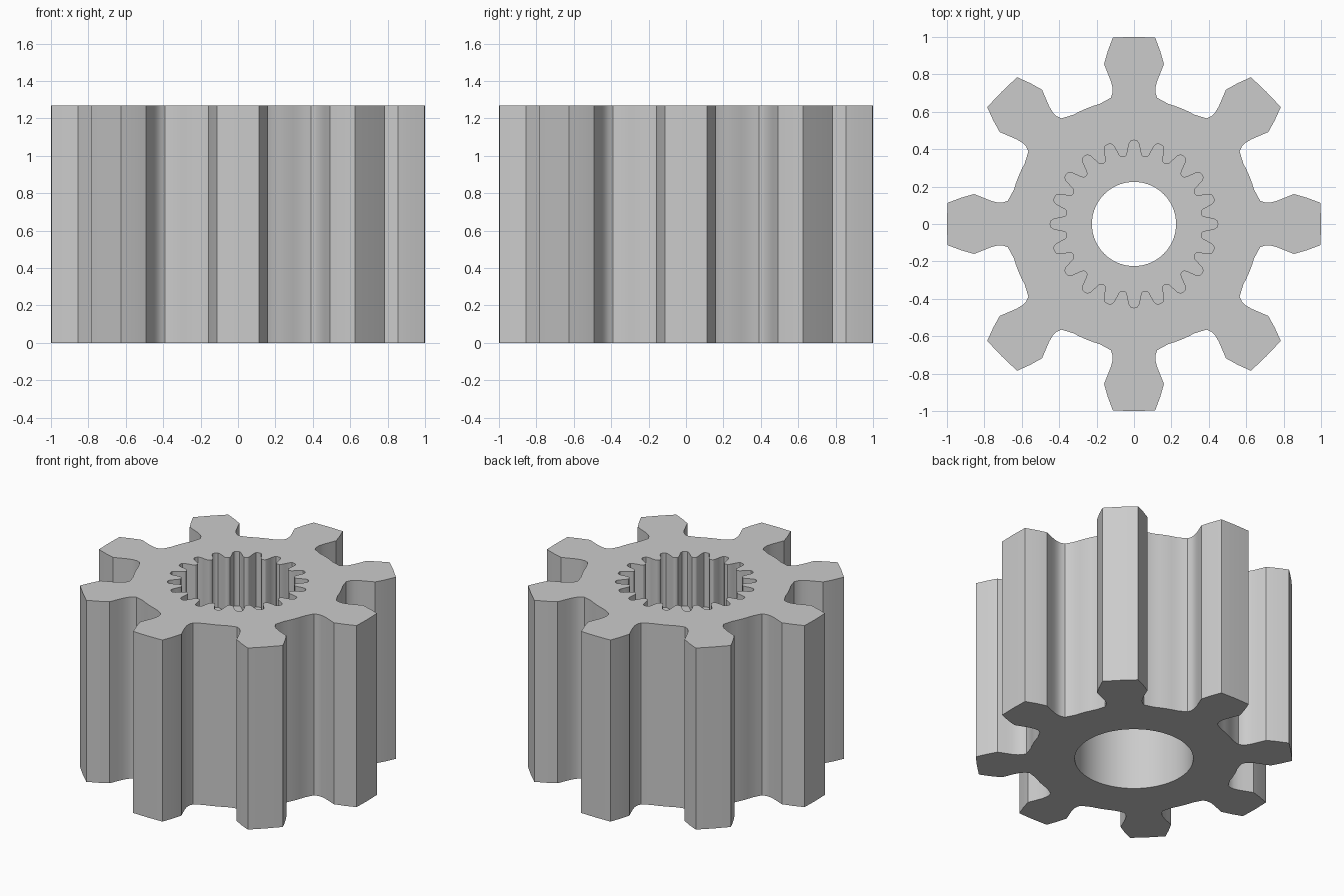
import bpy, bmesh
from math import sin, cos, tanh, pi, radians
from mathutils import Vector, Matrix

old = bpy.data.objects.get("Cube")
if old:
    bpy.data.objects.remove(old, do_unlink=True)

HEIGHT, LEDGE, POCKET = 1.27, 0.89, 0.76
TEETH, SPLINES = 8, 20

# Half of one tooth: tip corner, flank, neck and fillet into the root arc
HALF_TOOTH = [(0.113, 0.997), (0.14, 0.925), (0.156, 0.87), (0.16, 0.855),
              (0.152, 0.835), (0.138, 0.80), (0.124, 0.765), (0.115, 0.73),
              (0.115, 0.70), (0.124, 0.675), (0.15, 0.66)]
ROOT_RADIUS = 0.668


def circle(radius, count=96):
    return [(radius * cos(2 * pi * i / count), radius * sin(2 * pi * i / count))
            for i in range(count)]


def gear_outline():
    root = [(ROOT_RADIUS * sin(radians(a)), ROOT_RADIUS * cos(radians(a)))
            for a in (16, 19, 22.5, 26, 29)]
    left = [(-x, y) for x, y in reversed(HALF_TOOTH)]
    sector = left + [(0, 1)] + HALF_TOOTH + root
    points = []
    for k in range(TEETH):
        turn = Matrix.Rotation(-2 * pi * k / TEETH, 2)
        points += [tuple(turn @ Vector(p)) for p in sector]
    return points


def spline_outline(steps=16):
    points = []
    for i in range(SPLINES * steps):
        a = 2 * pi * i / (SPLINES * steps)
        r = 0.405 + 0.043 * tanh(1.8 * cos(SPLINES * a)) / tanh(1.8)
        points.append((r * cos(a), r * sin(a)))
    return points


bm = bmesh.new()


def ring(outline, z):
    verts = [bm.verts.new((x, y, z)) for x, y in outline]
    for a, b in zip(verts, verts[1:] + verts[:1]):
        bm.edges.new((a, b))
    return verts


def wall(low, high):
    n = len(low)
    for i in range(n):
        j = (i + 1) % n
        bm.faces.new((low[i], low[j], high[j], high[i]))


def flat_ring(outer, inner):
    edges = [bm.edges.get((loop[i - 1], loop[i]))
             for loop in (outer, inner) for i in range(len(loop))]
    bmesh.ops.triangle_fill(bm, edges=edges, use_beauty=True, normal=(0, 0, 1))


def shaft(outline, z0, z1):
    low, high = ring(outline, z0), ring(outline, z1)
    wall(low, high)
    return low, high


# Outer teeth, splined socket, through hole and round pocket underneath
gear_low, gear_high = shaft(gear_outline(), 0, HEIGHT)
socket_low, socket_high = shaft(spline_outline(), LEDGE, HEIGHT)
hole_low, hole_high = shaft(circle(0.225), POCKET, LEDGE)
pocket_low, pocket_high = shaft(circle(0.376), 0, POCKET)

flat_ring(gear_high, socket_high)
flat_ring(socket_low, hole_high)
flat_ring(pocket_high, hole_low)
flat_ring(gear_low, pocket_low)
bmesh.ops.recalc_face_normals(bm, faces=bm.faces[:])

mesh = bpy.data.meshes.new("splined_gear")
bm.to_mesh(mesh)
bm.free()
gear = bpy.data.objects.new("splined_gear", mesh)
bpy.context.collection.objects.link(gear)

# Plain grey material
grey = bpy.data.materials.new("light_grey")
grey.use_nodes = True
color = (0.6, 0.6, 0.6, 1)
grey.diffuse_color = color
grey.node_tree.nodes["Principled BSDF"].inputs["Base Color"].default_value = color
mesh.materials.append(grey)

bpy.ops.object.select_all(action="DESELECT")
gear.select_set(True)
bpy.context.view_layer.objects.active = gear
bpy.ops.object.shade_smooth_by_angle(angle=radians(30))
